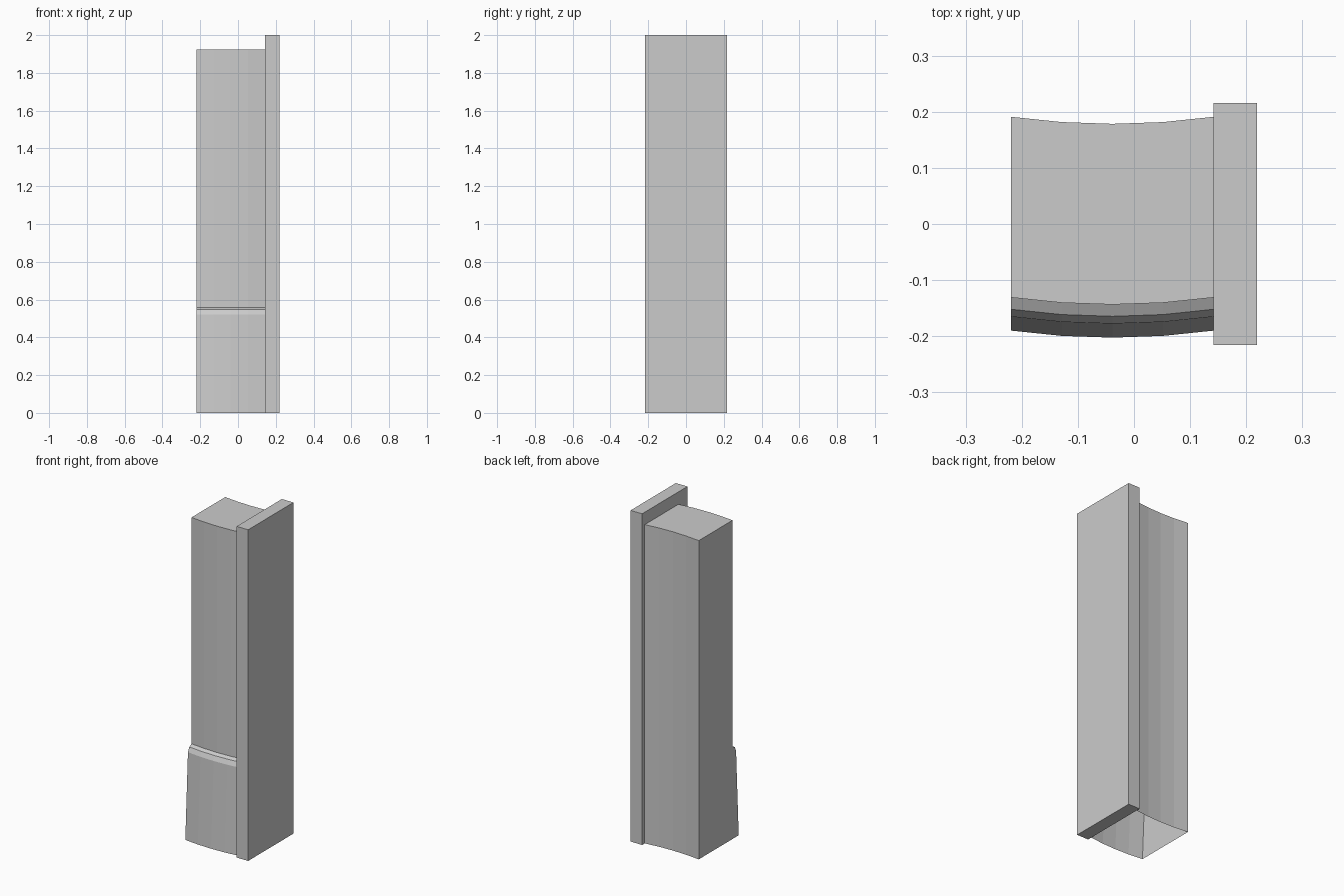
import bpy, bmesh

if "Cube" in bpy.data.objects:
    bpy.data.objects.remove(bpy.data.objects["Cube"])

def make_object(name, bm):
    bmesh.ops.recalc_face_normals(bm, faces=bm.faces[:])
    mesh = bpy.data.meshes.new(name)
    bm.to_mesh(mesh)
    bm.free()
    obj = bpy.data.objects.new(name, mesh)
    bpy.context.collection.objects.link(obj)
    return obj

# Curved column: side profile (y, z) swept along x with a shallow bow
H = 1.925
profile = [(0.191, 0), (0.191, H), (-0.131, H), (-0.131, 0.558),
           (-0.152, 0.547), (-0.165, 0.52), (-0.190, 0)]
X0, X1, SEGMENTS, BOW = -0.219, 0.142, 4, 0.0125

bm = bmesh.new()
rows = []
for i in range(SEGMENTS + 1):
    t = i / SEGMENTS
    dy = -BOW * (1 - (2 * t - 1) ** 2)
    rows.append([bm.verts.new((X0 + (X1 - X0) * t, y + dy, z)) for y, z in profile])
for a, b in zip(rows, rows[1:]):
    for j in range(len(profile) - 1):
        bm.faces.new((a[j], a[j + 1], b[j + 1], b[j]))
# Outer end wall; underside stays open and the other end meets the slab
bm.faces.new(rows[0])
make_object("curved_column", bm)

# Flat end slab
bm = bmesh.new()
bmesh.ops.create_cube(bm, size=1)
bmesh.ops.scale(bm, vec=(0.077, 0.432, 2.0), verts=bm.verts[:])
bmesh.ops.translate(bm, vec=(0.1805, 0.0, 1.0), verts=bm.verts[:])
make_object("end_slab", bm)
